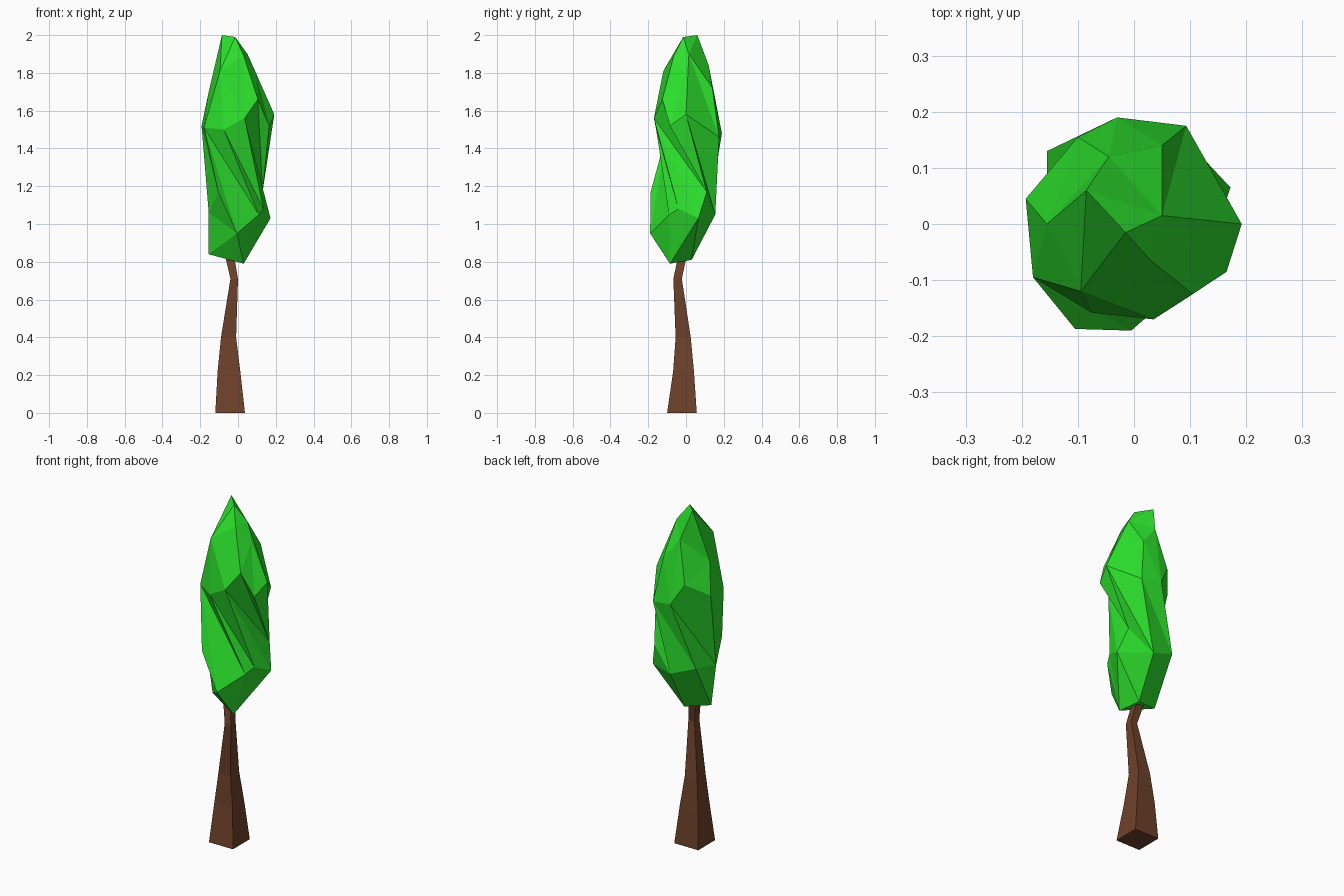
import bpy, bmesh
from math import atan2, cos, sin, sqrt, radians, hypot
from mathutils import Vector


def finish(bm, name, color):
    bmesh.ops.recalc_face_normals(bm, faces=bm.faces)
    mesh = bpy.data.meshes.new(name)
    bm.to_mesh(mesh)
    bm.free()
    mat = bpy.data.materials.new(name + "_color")
    mat.diffuse_color = color
    mesh.materials.append(mat)
    obj = bpy.data.objects.new(name, mesh)
    bpy.context.collection.objects.link(obj)


# Trunk: square sections (x0, x1, y0, y1, z) bridged into a bent taper
sections = [
    (-0.12, 0.037, -0.10, 0.057, 0.0),
    (-0.108, 0.012, -0.068, 0.042, 0.22),
    (-0.09, -0.01, -0.055, 0.025, 0.40),
    (-0.04, 0.0, -0.067, -0.022, 0.71),
    (-0.075, -0.025, -0.035, 0.01, 0.86),
]
bm = bmesh.new()
rings = [[bm.verts.new(p) for p in
          ((a, c, z), (b, c, z), (b, d, z), (a, d, z))]
         for a, b, c, d, z in sections]
for low, high in zip(rings, rings[1:]):
    for i in range(4):
        j = (i + 1) % 4
        bm.faces.new((low[i], low[j], high[j], high[i]))
bm.faces.new(rings[0][::-1])
bm.faces.new(rings[-1])
finish(bm, "trunk", (0.155, 0.053, 0.023, 1))

# Foliage: faceted crown, corner points from tip down to base
crown = [
    (-0.085, 0.06, 2.0), (-0.015, -0.015, 1.99),
    (0.05, 0.015, 1.90), (0.03, -0.065, 1.89), (-0.045, 0.12, 1.84),
    (-0.095, -0.12, 1.81), (0.095, -0.01, 1.80), (0.05, 0.14, 1.72),
    (-0.155, 0.0, 1.70), (0.105, -0.125, 1.66), (-0.10, 0.155, 1.60),
    (0.192, 0.0, 1.58), (0.035, -0.17, 1.56), (0.165, -0.085, 1.52),
    (-0.193, 0.045, 1.52), (-0.18, -0.095, 1.51), (-0.075, -0.158, 1.50),
    (-0.03, 0.19, 1.48), (0.093, 0.175, 1.46),
    (-0.105, -0.187, 1.17), (0.13, 0.11, 1.17), (0.135, -0.04, 1.08),
    (-0.155, 0.13, 1.11), (-0.005, 0.155, 1.05), (0.11, -0.09, 1.05),
    (-0.155, -0.06, 1.06), (0.172, 0.065, 1.03),
    (-0.005, -0.19, 0.95), (-0.155, -0.015, 0.84),
    (-0.01, 0.03, 0.81), (0.03, -0.085, 0.79),
]
# Untwist the points onto a sphere, wrap a hull around, then restore them:
# this gives the slanting facets around the middle of the crown
bm = bmesh.new()
home = {}
for x, y, z in crown:
    s = (z - 1.395) / 0.625
    if z > 1.95:
        s = sqrt(1 - (3 * hypot(x, y)) ** 2)
    angle = atan2(y, x) - (radians(70) if z < 1.3 else 0)
    r = sqrt(1 - s * s)
    home[bm.verts.new((r * cos(angle), r * sin(angle), s))] = Vector((x, y, z))
bmesh.ops.convex_hull(bm, input=list(bm.verts))
bmesh.ops.recalc_face_normals(bm, faces=bm.faces)
for v, co in home.items():
    v.co = co
finish(bm, "foliage", (0.025, 0.75, 0.025, 1))
